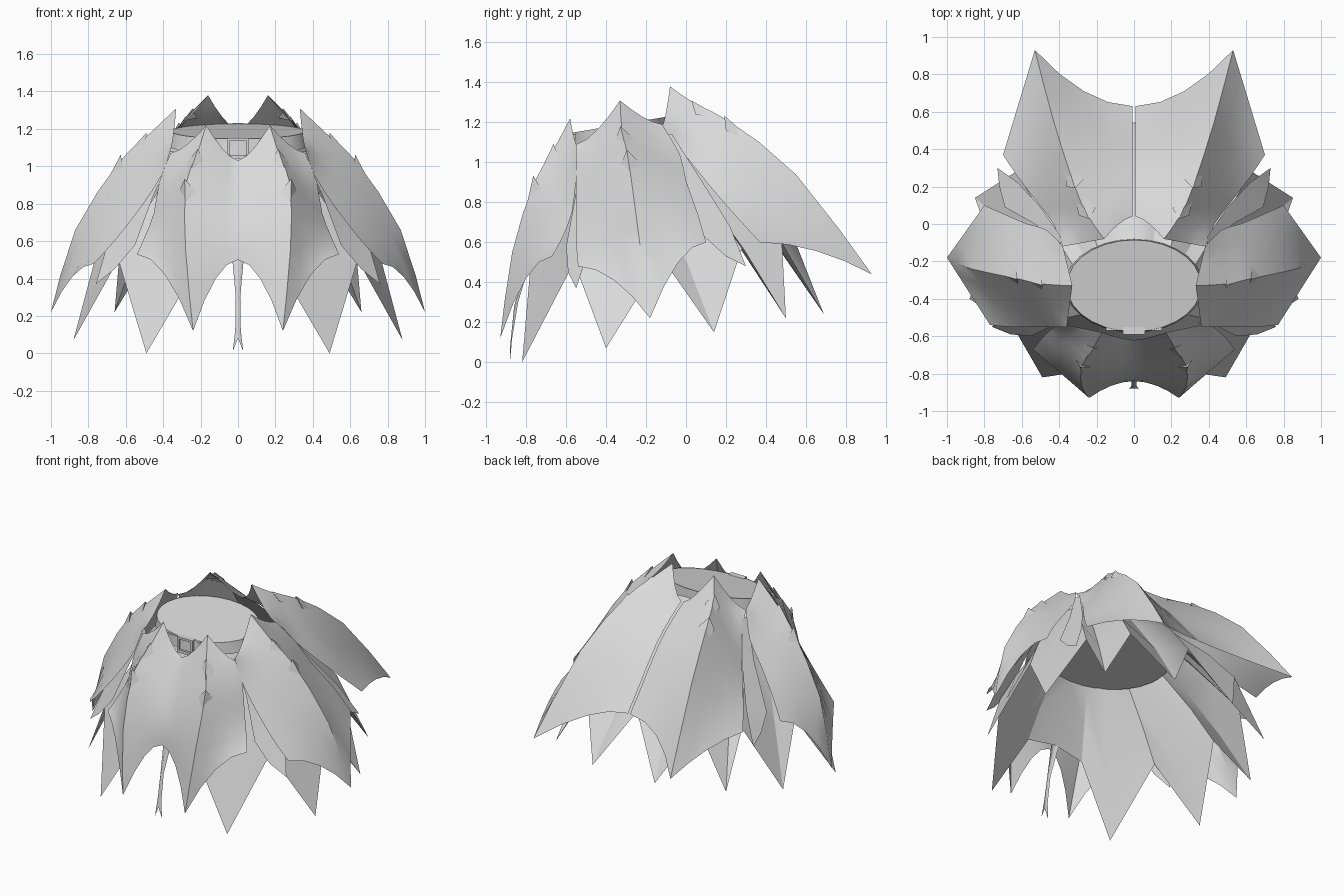
import bpy, bmesh, math
from mathutils import Vector

if "Cube" in bpy.data.objects:
    bpy.data.objects.remove(bpy.data.objects["Cube"])

grey = bpy.data.materials.new("pale_grey")
grey.diffuse_color = (0.7, 0.7, 0.7, 1)
grey.use_nodes = True
grey.node_tree.nodes["Principled BSDF"].inputs["Base Color"].default_value = grey.diffuse_color
CORE = Vector((0, -0.2, 0.4))


def make(name, verts, faces, mirror=True, outward=True, angle=32):
    me = bpy.data.meshes.new(name)
    me.from_pydata([tuple(v) for v in verts], [], faces)
    me.materials.append(grey)
    bm = bmesh.new()
    bm.from_mesh(me)
    bm.normal_update()
    if outward:
        for f in bm.faces:
            if f.normal.dot(f.calc_center_median() - CORE) < 0:
                f.normal_flip()
    else:
        bmesh.ops.recalc_face_normals(bm, faces=bm.faces)
    bm.to_mesh(me)
    bm.free()
    ob = bpy.data.objects.new(name, me)
    bpy.context.collection.objects.link(ob)
    bpy.context.view_layer.objects.active = ob
    ob.select_set(True)
    bpy.ops.object.shade_smooth_by_angle(angle=math.radians(angle))
    ob.select_set(False)
    if mirror:
        ob.modifiers.new("mirror", 'MIRROR')
    return ob


def grid_faces(rows, cols):
    return [(r * cols + c, r * cols + c + 1, (r + 1) * cols + c + 1, (r + 1) * cols + c)
            for r in range(rows - 1) for c in range(cols - 1)]


def smooth_rows(rows, sub=2):
    """Catmull-Rom through the rows of (edge, ridge, edge) points."""
    out = []
    for i in range(len(rows) - 1):
        quad = [rows[max(i - 1, 0)], rows[i], rows[i + 1], rows[min(i + 2, len(rows) - 1)]]
        for s in range(sub):
            t = s / sub
            line = []
            for a, b, c, d in zip(*quad):
                line.append(0.5 * (2 * b + (c - a) * t + (2 * a - 5 * b + 4 * c - d) * t * t
                                   + (3 * b - a - 3 * c + d) * t ** 3))
            out.append(line)
    return out + [rows[-1]]


def panel(name, rows, thorn_rows, lift=0.015):
    """Ridged armour plate; its top and bottom hems curve to a point at the ridge."""
    rows = [[Vector(p) for p in r] for r in rows]
    fine = smooth_rows(rows)
    verts, steps = [], [0, 0.25, 0.5, 0.75, 1]
    for i, (a, m, b) in enumerate(fine):
        k = i / (len(fine) - 1)
        power = 1.0 + 0.9 * max(0, k - 0.6) / 0.4 + (0.5 if i == 0 else 0)
        for edge, ts in ((a, steps), (b, steps[-2::-1])):
            for t in ts:
                p = edge.lerp(m, t)
                bend = t ** power
                p.y = edge.y + (m.y - edge.y) * (bend if abs(edge.x) < 0.03 else t)
                p.z = edge.z + (m.z - edge.z) * bend
                verts.append(p)
    make(name, verts, grid_faces(len(fine), 9))
    # raised scales along the ridge
    tv, tf = [], []
    for i in thorn_rows:
        p = rows[i][1]
        down = (rows[i + 1][1] - p).normalized()
        side = (rows[i][2] - rows[i][0]).normalized()
        out = down.cross(side).normalized()
        if out.dot(p - CORE) < 0:
            out = -out
        n = len(tv)
        tv += [p + out * lift - down * 0.03, p + down * 0.03 + side * 0.05 - out * 0.03,
               p + down * 0.03 - side * 0.05 - out * 0.03, p + down * 0.2 - out * 0.005]
        tf += [(n, n + 1, n + 3), (n, n + 3, n + 2), (n, n + 2, n + 1)]
    make(name + "_scales", tv, tf)


# Outer plates: front, side and back pairs
panel("front_plate", [
    [(0, -0.62, 1.03), (0.17, -0.58, 1.22), (0.36, -0.54, 1.07)],
    [(0, -0.70, 0.88), (0.22, -0.665, 1.06), (0.42, -0.55, 0.92)],
    [(0, -0.77, 0.74), (0.28, -0.76, 0.90), (0.45, -0.57, 0.75)],
    [(0, -0.82, 0.62), (0.28, -0.87, 0.55), (0.50, -0.62, 0.62)],
    [(0, -0.84, 0.50), (0.24, -0.93, 0.12), (0.54, -0.67, 0.53)]], (1, 2))
panel("side_plate", [
    [(0.36, -0.55, 1.09), (0.33, -0.33, 1.31), (0.38, -0.12, 1.19)],
    [(0.41, -0.55, 0.95), (0.50, -0.32, 1.15), (0.47, -0.03, 1.04)],
    [(0.52, -0.55, 0.78), (0.63, -0.29, 1.03), (0.57, 0.00, 0.91)],
    [(0.66, -0.55, 0.60), (0.87, -0.24, 0.66), (0.71, 0.06, 0.74)],
    [(0.77, -0.54, 0.48), (1.00, -0.18, 0.22), (0.80, 0.10, 0.60)]], (1, 2))
panel("back_plate", [
    [(0.008, 0.04, 1.20), (0.16, -0.08, 1.38), (0.38, -0.12, 1.18)],
    [(0.008, 0.17, 1.12), (0.25, 0.05, 1.29), (0.43, 0.00, 1.03)],
    [(0.008, 0.32, 1.00), (0.32, 0.21, 1.21), (0.52, 0.12, 0.88)],
    [(0.008, 0.50, 0.79), (0.43, 0.55, 0.94), (0.62, 0.25, 0.73)],
    [(0.008, 0.63, 0.64), (0.53, 0.93, 0.44), (0.70, 0.37, 0.60)]], (1, 2), 0.008)

# Plates tucked into the gaps beside the side plate
make("front_gap_plate", [(0.34, -0.53, 1.08), (0.39, -0.48, 1.08),
                         (0.45, -0.55, 0.85), (0.53, -0.48, 0.82),
                         (0.55, -0.60, 0.58), (0.70, -0.48, 0.58),
                         (0.66, -0.59, 0.45), (0.76, -0.55, 0.37)], grid_faces(4, 2))
make("back_gap_plate", [(0.39, -0.12, 1.14), (0.39, -0.07, 1.14),
                        (0.53, 0.00, 0.90), (0.50, 0.09, 0.89),
                        (0.69, 0.09, 0.63), (0.62, 0.22, 0.68),
                        (0.72, 0.20, 0.53), (0.73, 0.30, 0.48)], grid_faces(4, 2))

# Under skirt: pointed hem running from front centre to back centre
hem = [(0, -0.78, 0.50), (0.22, -0.78, 0.46), (0.49, -0.82, 0.0), (0.64, -0.56, 0.50),
       (0.88, -0.40, 0.07), (0.76, -0.12, 0.52), (0.85, 0.14, 0.15), (0.63, 0.28, 0.57),
       (0.66, 0.50, 0.22), (0.43, 0.48, 0.60), (0.24, 0.69, 0.24), (0, 0.54, 0.62)]
n = len(hem)
skirt = []
for t in (0, 0.35, 0.7, 1):
    for i, h in enumerate(hem):
        u = i / (n - 1)
        a = math.pi * (u - 0.5)
        top = Vector((0.35 * math.cos(a), -0.33 + 0.23 * math.sin(a), 1.12 + 0.06 * math.sin(a)))
        p = top.lerp(Vector(h), t)
        p.z += (0.04 + 0.05 * u * u) * math.sin(math.pi * t)
        if i in (0, n - 1):
            p.x = 0
        skirt.append(p)
make("under_skirt", skirt, grid_faces(4, n), angle=20)

# Narrow forked strip at the front centre
make("front_strip", [(0, -0.79, 0.52), (0.03, -0.78, 0.5), (0.012, -0.84, 0.3), (0.015, -0.87, 0.12),
                     (0.028, -0.88, 0.01), (0, -0.88, 0.08), (0, -0.86, 0.28)],
     [(0, 1, 2, 6), (6, 2, 3, 5), (3, 4, 5)])


# Waist band with its flat lid, tilted up to the back, and the floor closing the inside
def ring(sx, sy, dz, count=28, cy=-0.33, tilt=0.17):
    pts = []
    for i in range(count):
        a = 2 * math.pi * i / count
        y = cy + sy * math.sin(a)
        pts.append((sx * math.cos(a), y, 1.245 + tilt * y + dz))
    return pts


C = 28
band = ring(0.37, 0.25, -0.08) + ring(0.36, 0.245, 0)
make("waist_band", band, [(i, (i + 1) % C, C + (i + 1) % C, C + i) for i in range(C)],
     mirror=False)
make("waist_lid", ring(0.36, 0.245, -0.003), [tuple(range(C))], mirror=False)
make("inner_floor", ring(0.45, 0.36, -0.28, cy=-0.27, tilt=0.1),
     [tuple(reversed(range(C)))], mirror=False, outward=False)


# Buckle frame made of small bars
def bar(name, x0, x1, y0, y1, z0, z1, mirror=False):
    v = [(x, y, z) for x in (x0, x1) for y in (y0, y1) for z in (z0, z1)]
    f = [(0, 1, 3, 2), (4, 6, 7, 5), (0, 4, 5, 1), (2, 3, 7, 6), (0, 2, 6, 4), (1, 5, 7, 3)]
    make(name, v, f, mirror, outward=False)


bar("buckle_plate", -0.05, 0.05, -0.575, -0.55, 1.06, 1.14)
bar("buckle_side", 0.045, 0.06, -0.59, -0.55, 1.04, 1.15, True)
bar("buckle_bottom", -0.06, 0.06, -0.59, -0.55, 1.04, 1.06)
bar("buckle_top", -0.06, 0.06, -0.59, -0.55, 1.135, 1.15)
bar("buckle_strap", 0.06, 0.15, -0.57, -0.55, 1.07, 1.14, True)
